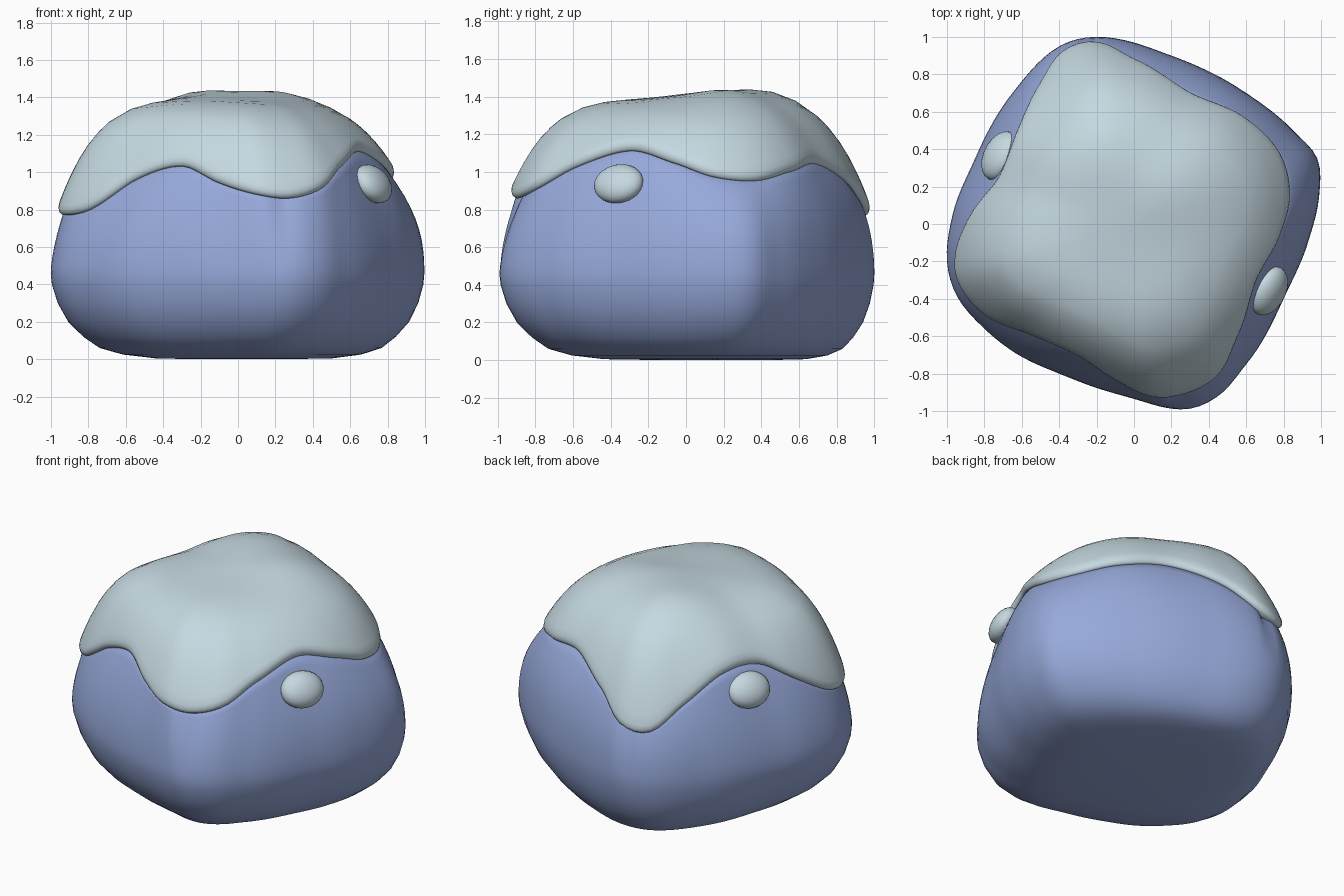
import bpy, bmesh, math
from mathutils import Matrix, Vector

if "Cube" in bpy.data.objects:
    bpy.data.objects.remove(bpy.data.objects["Cube"])

N = 128  # angular segments


def material(name, rgb):
    m = bpy.data.materials.new(name)
    m.diffuse_color = (*rgb, 1)
    m.use_nodes = True
    m.node_tree.nodes["Principled BSDF"].inputs["Base Color"].default_value = m.diffuse_color
    return m


stone = material("blue stone", (0.31, 0.40, 0.71))
snow = material("pale snow", (0.56, 0.69, 0.75))

# widest outline of the boulder (x, y), anticlockwise
OUTLINE = [(0.99, 0.15), (0.98, 0.35), (0.85, 0.5), (0.57, 0.72), (0.2, 0.9), (-0.22, 1.0),
           (-0.4, 0.95), (-0.65, 0.7), (-0.85, 0.35), (-0.97, 0.05), (-1.0, -0.2),
           (-0.95, -0.38), (-0.8, -0.56), (-0.65, -0.68), (-0.4, -0.8), (-0.19, -0.88),
           (0.0, -0.935), (0.28, -0.99), (0.45, -0.92), (0.6, -0.75), (0.8, -0.4), (0.93, -0.1)]
# draped lower edge of the snow (x, y, z)
EDGE = [(0.83, 0.15, 0.97), (0.78, 0.37, 0.95), (0.6, 0.56, 1.0), (0.3, 0.7, 1.04),
        (0, 0.88, 0.93), (-0.2, 0.97, 0.79), (-0.38, 0.92, 0.77), (-0.5, 0.75, 0.91),
        (-0.62, 0.5, 1.06), (-0.72, 0.25, 1.06), (-0.87, 0.05, 0.92), (-0.95, -0.15, 0.8),
        (-0.94, -0.3, 0.77), (-0.8, -0.48, 0.8), (-0.55, -0.59, 0.96), (-0.3, -0.7, 1.03),
        (-0.1, -0.83, 0.94), (0.1, -0.92, 0.88), (0.28, -0.9, 0.86), (0.45, -0.8, 0.91),
        (0.55, -0.6, 1.02), (0.65, -0.3, 1.11), (0.78, -0.05, 1.04)]


def around(keys):
    """Smooth periodic function through (angle, value) keys."""
    keys = sorted((a % math.tau, v) for a, v in keys)
    keys = ([(a - math.tau, v) for a, v in keys[-3:]] + keys
            + [(a + math.tau, v) for a, v in keys[:3]])

    def f(a):
        a %= math.tau
        i = next(k for k in range(1, len(keys) - 2) if keys[k][0] <= a <= keys[k + 1][0])
        (a0, v0), (a1, v1), (a2, v2), (a3, v3) = keys[i - 1:i + 3]
        h = a2 - a1
        t = (a - a1) / h
        m1, m2 = (v2 - v0) / (a2 - a0) * h, (v3 - v1) / (a3 - a1) * h
        return ((2*t**3 - 3*t**2 + 1) * v1 + (t**3 - 2*t**2 + t) * m1
                + (3*t**2 - 2*t**3) * v2 + (t**3 - t**2) * m2)
    return f


def toward(a, degrees, power=1):
    """1 in the given direction, falling to 0 at right angles to it."""
    return max(0, math.cos(a - math.radians(degrees))) ** power


body_r = around([(math.atan2(y, x), math.hypot(x, y)) for x, y in OUTLINE])
edge_r = around([(math.atan2(y, x), math.hypot(x, y)) for x, y, z in EDGE])
edge_z = around([(math.atan2(y, x), z) for x, y, z in EDGE])


def loft(name, column, start, end, mat):
    """Revolve-like skin: column(angle) gives (r, z) pairs between two pole points."""
    bm = bmesh.new()
    cols = []
    for k in range(N):
        a = math.tau * k / N
        cols.append([bm.verts.new((r * math.cos(a), r * math.sin(a), z)) for r, z in column(a)])
    p0, p1 = bm.verts.new((0, 0, start)), bm.verts.new((0, 0, end))
    for c, d in zip(cols, cols[1:] + cols[:1]):
        bm.faces.new((p0, d[0], c[0]))
        bm.faces.new((p1, c[-1], d[-1]))
        for j in range(len(c) - 1):
            bm.faces.new((c[j], d[j], d[j + 1], c[j + 1]))
    bmesh.ops.recalc_face_normals(bm, faces=bm.faces)
    return finish(name, bm, mat)


def finish(name, bm, mat):
    me = bpy.data.meshes.new(name)
    bm.to_mesh(me)
    bm.free()
    for p in me.polygons:
        p.use_smooth = True
    me.materials.append(mat)
    ob = bpy.data.objects.new(name, me)
    bpy.context.collection.objects.link(ob)
    return ob


# boulder: rounded underside, bulging sides leaning in to the snow line
FOOT = [(0.3, 0), (0.55, 0.005), (0.69, 0.025), (0.79, 0.06), (0.86, 0.12), (0.925, 0.2),
        (0.97, 0.3), (0.995, 0.4)]


def boulder_column(a):
    R, re, ze = body_r(a), edge_r(a), edge_z(a)
    # the foot is softer at the left, front and right corners and crisper at the back
    skew = (0.25 * toward(a, 196, 3) + 0.25 * toward(a, 287, 3)
            + 0.1 * toward(a, 10, 3) - 0.2 * toward(a, 95, 2))
    pts = [(R * (s - skew * (1 - s)), z) for s, z in FOOT]
    # narrow creases running down the front and back corners
    groove = sum(math.exp(-((((a - c + math.pi) % math.tau) - math.pi) / 0.035) ** 2)
                 for c in (math.radians(-75), math.radians(104)))
    lean = 1.7 + 0.9 * toward(a, 50) + 0.3 * toward(a, 240, 4) - 0.2 * toward(a, 196, 8)
    for i in range(10):
        u = i / 9
        r = R + (re * 0.97 - R) * u ** lean - 0.03 * groove * u
        pts.append((r, 0.46 + (ze + 0.02 - 0.46) * u))
    return pts + [(re * 0.8, ze + 0.03)]


loft("boulder", boulder_column, 0, 1.12, stone)


# snow cap: lumpy dome, steeper past the front-left fold, with a rounded lip
def dome_height(a, t):
    r, ze = edge_r(a) * t, edge_z(a) + 0.055
    p = 3.7 + 1.7 * toward(a, 230, 2) + 1.3 * toward(a, 80, 2)
    x, y = r * math.cos(a), r * math.sin(a)
    lumps = sum(h * math.exp(-((x - cx) ** 2 + (y - cy) ** 2) / w)
                for cx, cy, h, w in ((-0.22, 0.42, 0.06, 0.08), (0.2, 0.2, 0.045, 0.06),
                                     (-0.12, 0.02, 0.02, 0.05)))
    return ze + (1.385 - ze) * (1 - t ** p) + lumps


def snow_column(a):
    re, ze = edge_r(a), edge_z(a)
    ts = [0.06] + [0.12 * i for i in range(1, 7)] + [0.78, 0.84, 0.89, 0.94, 0.975]
    pts = [(re * t, dome_height(a, t)) for t in ts]
    pts += [(re * 1.0, ze + 0.055), (re * 1.005, ze + 0.03), (re * 1.0, ze + 0.01),
            (re * 0.985, ze), (re * 0.93, ze + 0.012)]
    return pts


loft("snow_cap", snow_column, dome_height(0, 0), 1.2, snow)

# two snow pebbles stuck on opposite sides, flattened and leaning upward
for name, turn, spot in (("right_pebble", 0, (0.722, -0.358, 0.937)),
                         ("left_pebble", math.pi, (0.715, -0.365, 0.937))):
    bm = bmesh.new()
    bmesh.ops.create_icosphere(bm, subdivisions=3, radius=1)
    place = (Matrix.Rotation(turn, 4, 'Z') @ Matrix.Translation(Vector(spot))
             @ Matrix.Rotation(math.radians(-27), 4, 'Z')
             @ Matrix.Rotation(math.radians(-34), 4, 'Y')
             @ Matrix.Diagonal((0.075, 0.14, 0.115, 1)))
    bmesh.ops.transform(bm, matrix=place, verts=bm.verts)
    finish(name, bm, snow)
